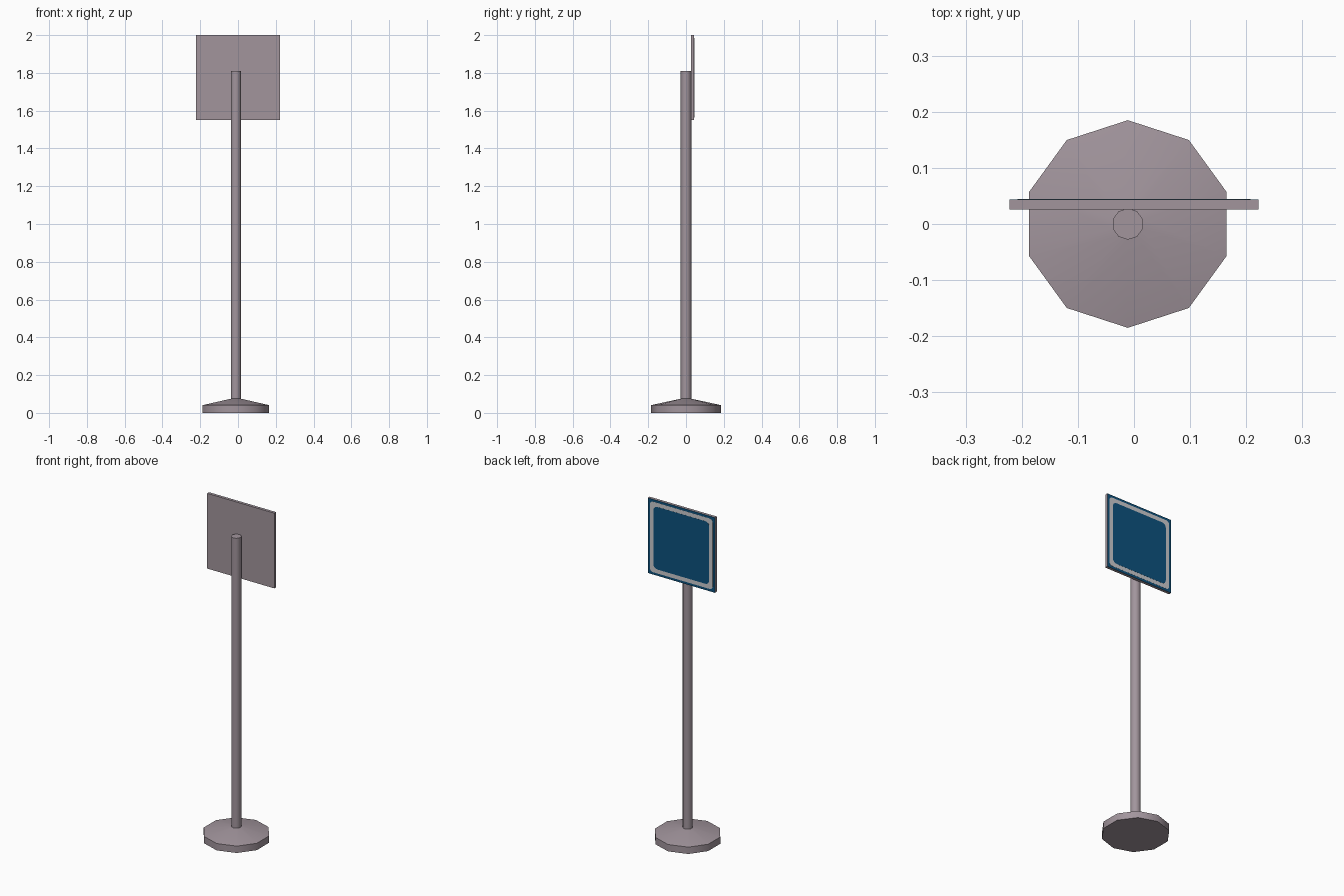
import bpy, bmesh, math

if "Cube" in bpy.data.objects:
    bpy.data.objects.remove(bpy.data.objects["Cube"])

CX = -0.011          # post axis sits slightly left of centre
SIDES = 10


def material(name, rgb):
    m = bpy.data.materials.new(name)
    m.diffuse_color = (*rgb, 1)
    m.use_nodes = True
    m.node_tree.nodes["Principled BSDF"].inputs["Base Color"].default_value = m.diffuse_color
    return m


grey = material("mauve_grey_metal", (0.36, 0.30, 0.335))
blue = material("sign_blue", (0.004, 0.085, 0.21))
white = material("sign_white", (0.60, 0.60, 0.62))


def finish(name, bm, mat, smooth=False):
    bmesh.ops.recalc_face_normals(bm, faces=bm.faces)
    mesh = bpy.data.meshes.new(name)
    bm.to_mesh(mesh)
    bm.free()
    mesh.materials.append(mat)
    ob = bpy.data.objects.new(name, mesh)
    bpy.context.collection.objects.link(ob)
    if smooth:
        bpy.ops.object.select_all(action='DESELECT')
        ob.select_set(True)
        bpy.context.view_layer.objects.active = ob
        bpy.ops.object.shade_smooth_by_angle(angle=math.radians(40))
    return ob


def lathe(name, profile, mat):
    """Stack ten-sided rings of (radius, z) and cap both ends."""
    bm = bmesh.new()
    rings = [[bm.verts.new((CX + r * math.cos(a), r * math.sin(a), z))
              for a in (math.pi / 2 + math.tau * i / SIDES for i in range(SIDES))]
             for r, z in profile]
    for lo, hi in zip(rings, rings[1:]):
        for i in range(SIDES):
            j = (i + 1) % SIDES
            bm.faces.new((lo[i], lo[j], hi[j], hi[i]))
    bm.faces.new(rings[0])
    bm.faces.new(rings[-1])
    return finish(name, bm, mat, True)


def panel(name, half_w, half_h, radius, y0, y1, mat):
    """Upright rounded rectangle, extruded from y0 to y1."""
    bm = bmesh.new()
    steps = 4 if radius else 0
    pts = []
    for k, (sx, sz) in enumerate([(1, 1), (-1, 1), (-1, -1), (1, -1)]):
        for s in range(steps + 1):
            a = math.pi / 2 * (k + s / max(steps, 1))
            pts.append((sx * (half_w - radius) + radius * math.cos(a),
                        1.775 + sz * (half_h - radius) + radius * math.sin(a)))
    face = bm.faces.new([bm.verts.new((x, y0, z)) for x, z in pts])
    out = bmesh.ops.extrude_face_region(bm, geom=[face])
    for v in out["geom"]:
        if isinstance(v, bmesh.types.BMVert):
            v.co.y = y1
    return finish(name, bm, mat)


# weighted foot and post
lathe("base", [(0.185, 0), (0.185, 0.041), (0.028, 0.075)], grey)
lathe("post", [(0.028, 0.07), (0.028, 1.81)], grey)

# sign plate, with its painted face on the +y side
panel("sign_plate", 0.222, 0.225, 0, 0.026, 0.043, grey)
panel("sign_face", 0.222, 0.225, 0, 0.043, 0.0436, blue)
panel("sign_border", 0.208, 0.211, 0.02, 0.0436, 0.0442, white)
panel("sign_field", 0.184, 0.187, 0.025, 0.0442, 0.0448, blue)
